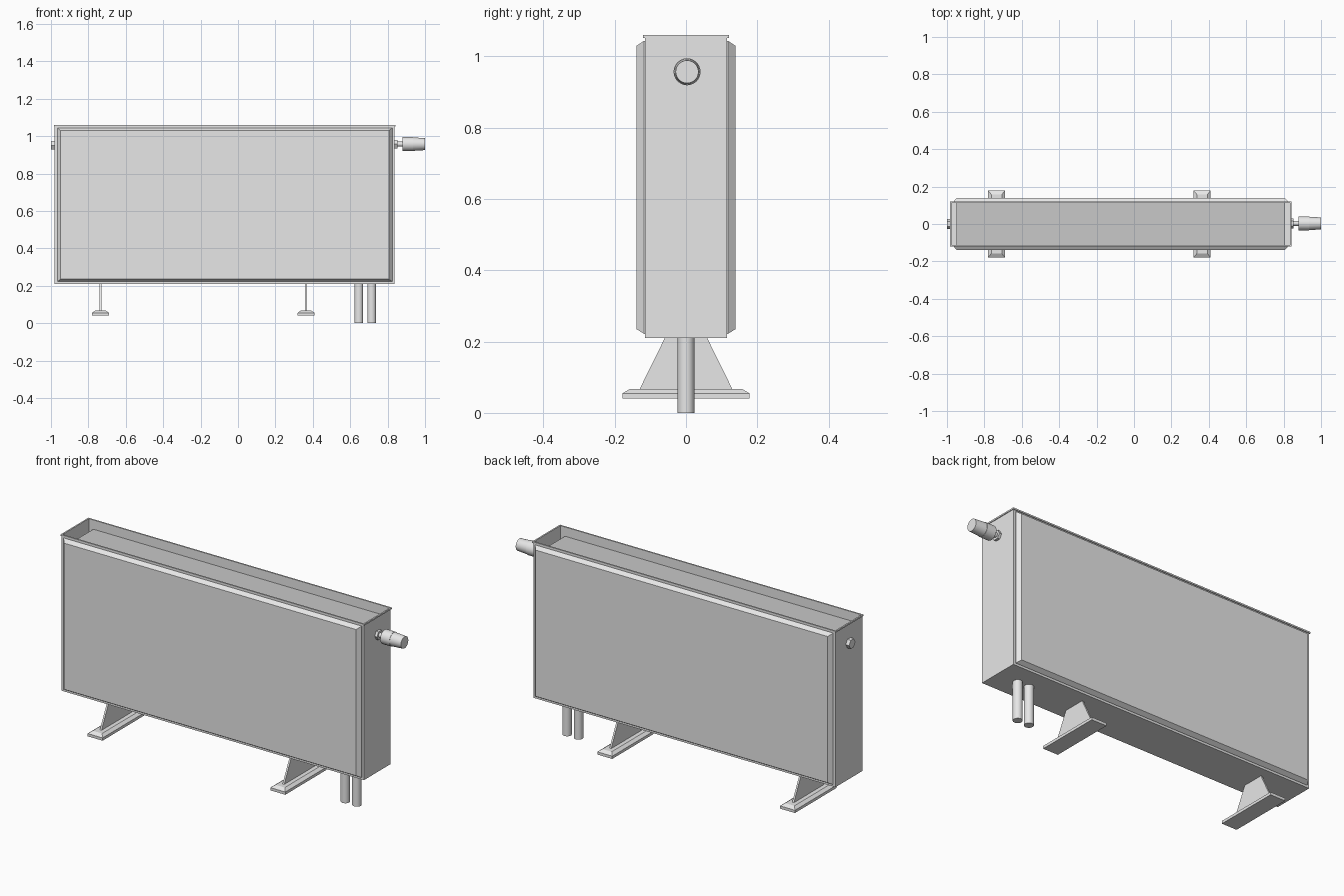
import bpy, bmesh, math
from mathutils import Matrix

if "Cube" in bpy.data.objects:
    bpy.data.objects.remove(bpy.data.objects["Cube"])


def material(name, v):
    m = bpy.data.materials.new(name)
    m.diffuse_color = (v, v, v, 1)
    m.use_nodes = True
    m.node_tree.nodes["Principled BSDF"].inputs["Base Color"].default_value = m.diffuse_color
    return m


LIGHT = material("light_grey", 0.8)
MID = material("mid_grey", 0.58)


def finish(bm, name, mat, smooth=False):
    bmesh.ops.recalc_face_normals(bm, faces=bm.faces)
    me = bpy.data.meshes.new(name)
    bm.to_mesh(me)
    bm.free()
    me.materials.append(mat)
    ob = bpy.data.objects.new(name, me)
    bpy.context.collection.objects.link(ob)
    if smooth:
        bpy.ops.object.select_all(action='DESELECT')
        bpy.context.view_layer.objects.active = ob
        ob.select_set(True)
        bpy.ops.object.shade_smooth_by_angle(angle=math.radians(35))
    return ob


def skin(bm, rings):
    """Join equal-sided rings of vertices and cap both ends."""
    for a, b in zip(rings, rings[1:]):
        n = len(a)
        for i in range(n):
            bm.faces.new((a[i], a[(i + 1) % n], b[(i + 1) % n], b[i]))
    bm.faces.new(rings[0])
    bm.faces.new(rings[-1])


def rect_loft(name, loops, mat=LIGHT, axis='Z'):
    """Loops are (u0, u1, v0, v1, w); w runs along the axis (Z, or Y with u=x, v=z)."""
    bm = bmesh.new()
    rings = []
    for u0, u1, v0, v1, w in loops:
        pts = [(u0, v0), (u1, v0), (u1, v1), (u0, v1)]
        rings.append([bm.verts.new((u, v, w) if axis == 'Z' else (u, w, v)) for u, v in pts])
    skin(bm, rings)
    return finish(bm, name, mat)


def turned(name, profile, centre, axis, sides=24, smooth=True):
    """Round part from (distance, radius) pairs along the X or Z axis."""
    bm = bmesh.new()
    rings = []
    for d, r in profile:
        ring = []
        for i in range(sides):
            a = 2 * math.pi * i / sides
            p, q = r * math.cos(a), r * math.sin(a)
            co = (d, centre[0] + p, centre[1] + q) if axis == 'X' else (centre[0] + p, centre[1] + q, d)
            ring.append(bm.verts.new(co))
        rings.append(ring)
    skin(bm, rings)
    return finish(bm, name, LIGHT, smooth)


X0, X1, D = -0.98, 0.838, 0.115

# Open-topped casing with a small outward lip
rect_loft("casing", [
    (X0, X1, -D, D, 0.21),
    (X0, X1, -D, D, 1.052),
    (X0 - .004, X1 + .004, -D - .005, D + .005, 1.052),
    (X0 - .004, X1 + .004, -D - .005, D + .005, 1.06),
    (X0 + .004, X1 - .004, -D + .003, D - .003, 1.06),
    (X0 + .004, X1 - .004, -D + .003, D - .003, 0.22)])

# Heating core, whose top is seen down inside the casing
rect_loft("heating_core", [(-0.948, 0.806, -.1115, .1115, z) for z in (0.222, 1.01)], MID)

# Bevelled front and back panels
for name, s in (("front_panel", -1), ("back_panel", 1)):
    rect_loft(name, [
        (-0.966, 0.825, 0.222, 1.044, s * 0.113),
        (-0.966, 0.825, 0.222, 1.044, s * 0.118),
        (-0.949, 0.807, 0.235, 1.030, s * 0.139)], axis='Y')

# Feet: bevelled base and tapered upright plate
for side, x in (("left", -0.735), ("right", 0.364)):
    rect_loft(side + "_foot_base", [
        (x - .045, x + .045, -.178, .178, 0.04),
        (x - .045, x + .045, -.178, .178, 0.055),
        (x - .028, x + .028, -.158, .158, 0.067)])
    rect_loft(side + "_foot_plate", [
        (x - .005, x + .005, -.131, .131, 0.065),
        (x - .005, x + .005, -.057, .057, 0.215)])

# Supply pipes standing on the floor
for i, x in enumerate((0.646, 0.715)):
    turned(f"pipe_{i + 1}", [(0, .0235), (0.215, .0235)], (x, 0), 'Z')

# Vent plug on the left end
turned("vent_plug", [(-1.0, .027), (-0.975, .027)], (0, 0.951), 'X', sides=6, smooth=False)

# Valve on the right end: nut, stem and tapered knob
VC = (0.003, 0.957)
turned("valve_nut", [(0.835, .026), (0.852, .026)], VC, 'X', sides=6, smooth=False)
turned("valve_stem", [(0.85, .013), (0.885, .013)], VC, 'X')
turned("valve_knob", [(0.88, .038), (0.935, .038), (0.935, .036), (1.0, .032)], VC, 'X')
